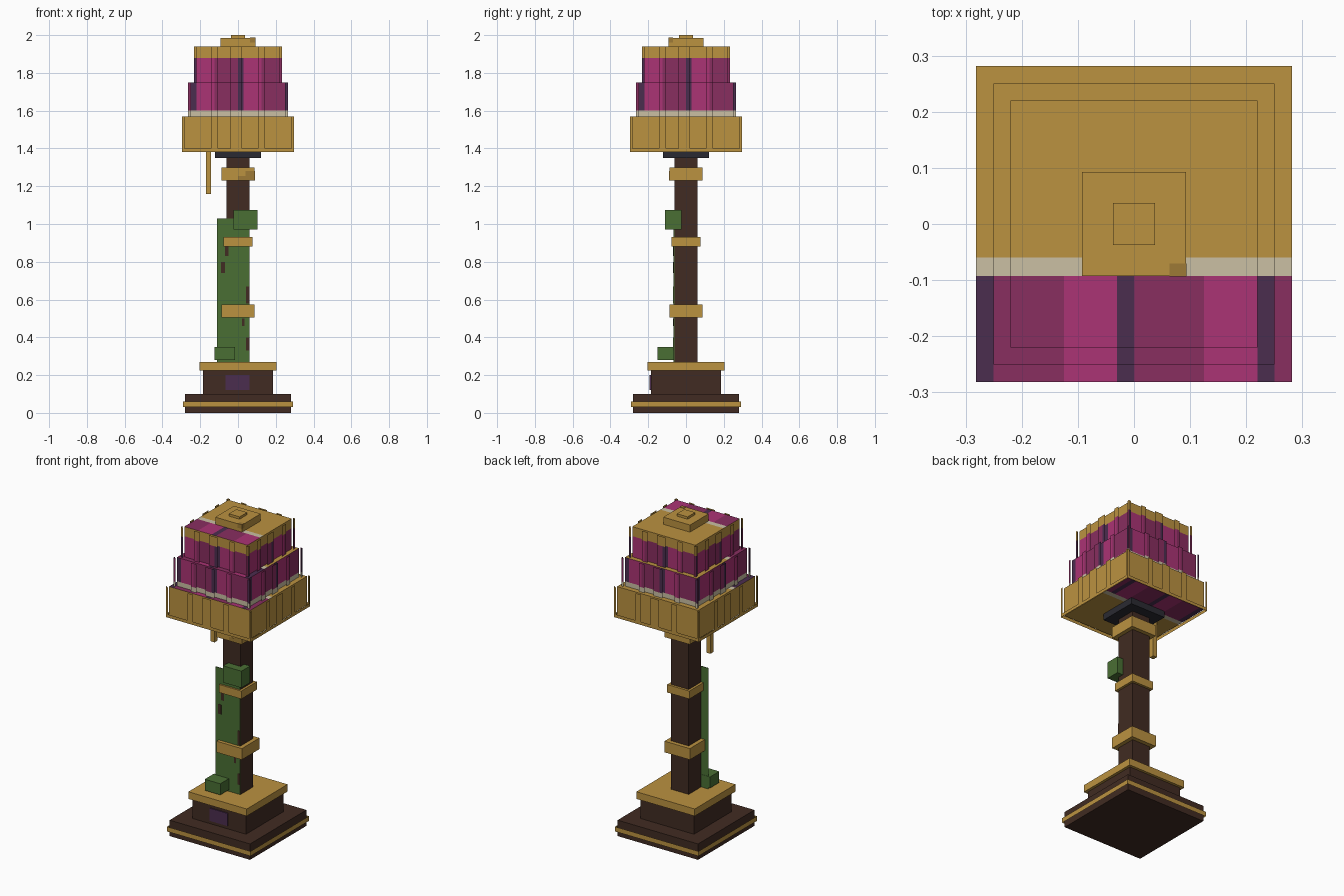
import bpy, bmesh
from mathutils import Vector

if "Cube" in bpy.data.objects:
    bpy.data.objects.remove(bpy.data.objects["Cube"])


def linear(c):
    c /= 255
    return c / 12.92 if c <= 0.04045 else ((c + 0.055) / 1.055) ** 2.4


PALETTE = {
    "gold": (187, 146, 64), "dark_gold": (158, 122, 54), "cream": (203, 192, 164),
    "deep_magenta": (137, 46, 96), "bright_magenta": (171, 51, 117),
    "dark_purple": (75, 45, 79), "brown": (65, 43, 34), "green": (74, 111, 52),
    "slate": (42, 42, 50),
}
NAMES = list(PALETTE)
MATS = {}
for n, rgb in PALETTE.items():
    MATS[n] = bpy.data.materials.new(n)
    MATS[n].diffuse_color = (*[linear(c) for c in rgb], 1)


def finish(bm, name, mats):
    me = bpy.data.meshes.new(name)
    bm.to_mesh(me)
    bm.free()
    for m in mats:
        me.materials.append(MATS[m])
    ob = bpy.data.objects.new(name, me)
    bpy.context.collection.objects.link(ob)
    return ob


def box_mesh(x0, x1, y0, y1, z0, z1):
    bm = bmesh.new()
    bmesh.ops.create_cube(bm, size=1)
    for v in bm.verts:
        v.co = ((x0 + x1) / 2 + v.co.x * (x1 - x0), (y0 + y1) / 2 + v.co.y * (y1 - y0),
                (z0 + z1) / 2 + v.co.z * (z1 - z0))
    return bm


def box(name, x0, x1, y0, y1, z0, z1, mat):
    return finish(box_mesh(x0, x1, y0, y1, z0, z1), name, [mat])


def slab(name, h, z0, z1, mat):
    return box(name, -h, h, -h, h, z0, z1, mat)


def add_wall_strips(bm, h, strips):
    # Open upright strips (u0, u1, z0, z1) repeated on the four sides
    for out, right in (((0, -1), (1, 0)), ((1, 0), (0, 1)), ((0, 1), (-1, 0)), ((-1, 0), (0, -1))):
        o, r = Vector((*out, 0)), Vector((*right, 0))
        for u0, u1, z0, z1 in strips:
            bm.faces.new([bm.verts.new(o * h + r * u + Vector((0, 0, z)))
                          for u, z in ((u0, z0), (u1, z0), (u1, z1), (u0, z1))])


def fabric(u):
    p = u % 0.25
    return "dark_purple" if p < 0.03 else "bright_magenta" if p < 0.125 else "deep_magenta"


def shade_colour(n, c):
    # Caps split into gold, cream and cloth along y; walls split by height
    if abs(n.z) > 0.5:
        d = c.y if n.z > 0 else -c.y
        return "gold" if d > -0.06 else "cream" if d > -0.093 else fabric(-c.x)
    if c.z < 1.57 or c.z > 1.88:
        return "gold"
    if c.z < 1.60:
        return "cream"
    return fabric(-n.y * c.x + n.x * c.y)


def paint_shade(bm):
    cuts = [(a, s * v) for a in (0, 1) for v in (0, .03, .125, .22, .25) for s in (1, -1)]
    cuts += [(1, v) for v in (-.093, -.06, .06, .093)] + [(2, 1.60), (2, 1.88)]
    for axis, v in cuts:
        co, no = Vector(), Vector()
        co[axis], no[axis] = v, 1
        bmesh.ops.bisect_plane(bm, geom=bm.verts[:] + bm.edges[:] + bm.faces[:],
                               plane_co=co, plane_no=no, dist=1e-5)
    bm.normal_update()
    for f in bm.faces:
        f.material_index = NAMES.index(shade_colour(f.normal, f.calc_center_median()))


# Stepped base with gold trim
slab("base", 0.28, 0, 0.10, "brown")
bm = bmesh.new()
add_wall_strips(bm, 0.29, [(-0.29, 0.29, 0.03, 0.06)])
finish(bm, "base_trim", ["gold"])
slab("plinth", 0.186, 0.10, 0.225, "brown")
box("plaque", -0.065, 0.062, -0.192, -0.184, 0.12, 0.20, "dark_purple")
slab("plinth_cap", 0.203, 0.225, 0.27, "gold")

# Column with gold bands
slab("column", 0.062, 0.27, 1.35, "brown")
for i, (h, z0, z1) in enumerate(((0.088, .505, .575), (0.077, .88, .93), (0.088, 1.23, 1.30))):
    slab(f"column_band_{i + 1}", h, z0, z1, "gold")
box("band_stain", 0, 0.089, -0.089, -0.085, 1.23, 1.255, "dark_gold")
box("band_stain_upper", 0.04, 0.089, -0.089, -0.085, 1.255, 1.28, "dark_gold")

# Climbing ivy: flat sheet with bark showing through, and two leaf clumps
box("ivy_sheet", -0.112, 0.061, -0.066, -0.062, 0.27, 1.03, "green")
for i, (x0, x1, z0, z1) in enumerate(((.043, .061, .58, .67), (.043, .061, .33, .40),
                                      (.02, .034, .46, .50), (-.07, -.05, .83, .88),
                                      (-.09, -.07, .74, .80))):
    box(f"ivy_gap_{i + 1}", x0, x1, -0.068, -0.062, z0, z1, "brown")
box("upper_leaf_clump", -0.025, 0.102, -0.112, -0.025, 0.97, 1.075, "green")
box("lower_leaf_clump", -0.125, -0.017, -0.152, -0.06, 0.28, 0.35, "green")

# Lamp mount and hanging pull
slab("lamp_mount", 0.123, 1.35, 1.392, "slate")
box("hanging_pull", -0.17, -0.142, -0.03, 0.0, 1.16, 1.392, "gold")

# Stepped lampshade: each tier is a block with an open shell of raised strips
for name, h, z0, z1 in (("lower", .282, 1.39, 1.57), ("middle", .25, 1.57, 1.75),
                        ("upper", .22, 1.75, 1.94)):
    bm = box_mesh(-h, h, -h, h, z0, z1)
    paint_shade(bm)
    finish(bm, f"{name}_shade", NAMES)
    s = h + 0.0135
    strips = [(a, b, z0, z1) for a, b in ((-s, -h), (-.143, -.105), (-.04, .02),
                                          (.105, .143), (h, s))]
    if name == "lower":
        strips.append((-s, s, 1.38, 1.40))
    bm = bmesh.new()
    add_wall_strips(bm, s, strips)
    paint_shade(bm)
    finish(bm, f"{name}_shade_strips", NAMES)

# Finial on top
slab("finial_base", 0.093, 1.94, 1.985, "gold")
box("finial_stain", 0.063, 0.0935, -0.0935, -0.07, 1.96, 1.987, "dark_gold")
slab("finial_tip", 0.037, 1.985, 2.0, "gold")

for m in bpy.data.materials:
    if m.users and not m.is_grease_pencil:
        m.use_nodes = True
        m.node_tree.nodes["Principled BSDF"].inputs["Base Color"].default_value = m.diffuse_color
